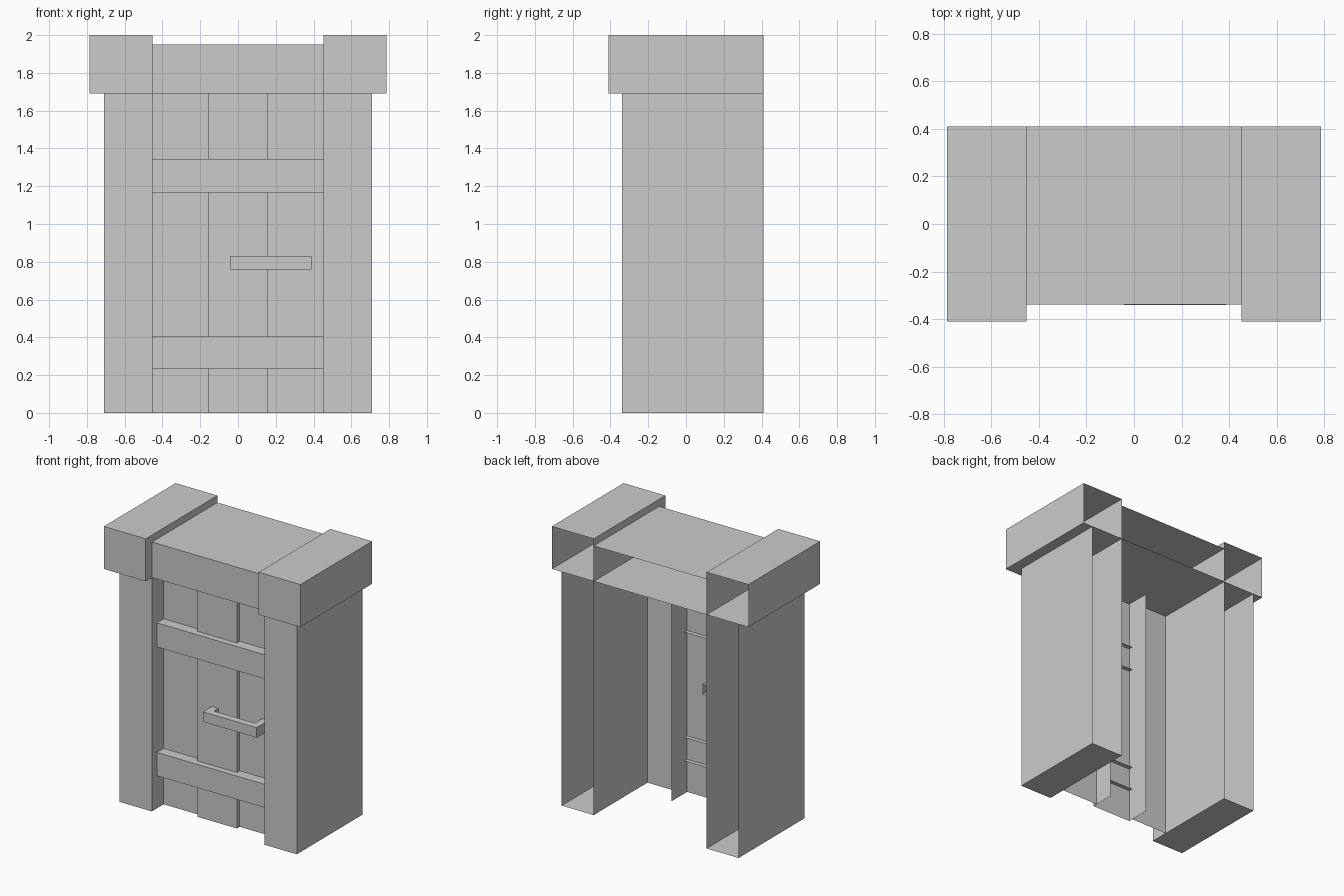
import bpy

if "Cube" in bpy.data.objects:
    bpy.data.objects.remove(bpy.data.objects["Cube"])

def make(name, verts, faces, mirror=False):
    me = bpy.data.meshes.new(name)
    me.from_pydata(verts, [], faces)
    ob = bpy.data.objects.new(name, me)
    bpy.context.collection.objects.link(ob)
    if mirror:
        ob.modifiers.new("mirror", 'MIRROR').use_axis[0] = True
    return ob

SIDES = {
    'bottom': (0, 3, 2, 1), 'top': (4, 5, 6, 7), 'front': (0, 1, 5, 4),
    'right': (1, 2, 6, 5), 'back': (2, 3, 7, 6), 'left': (3, 0, 4, 7),
}

def shell(name, x, y, z, sides, mirror=False):
    """Open box showing only the listed sides."""
    verts = [(a, b, c) for c in z
             for a, b in ((x[0], y[0]), (x[1], y[0]), (x[1], y[1]), (x[0], y[1]))]
    return make(name, verts, [SIDES[s] for s in sides.split()], mirror)

INNER, BACK, FRONT = 0.452, 0.41, -0.34
SPRING = 1.692      # top of the opening
DOOR = -0.205       # plane of the side planks
PLANK = 0.157       # half width of the centre plank

# Frame: posts, caps and lintel, all open at the back
shell("door_post", (INNER, 0.709), (FRONT, BACK), (0, SPRING),
      "bottom front left right", True)
shell("post_cap", (INNER, 0.787), (-0.41, BACK), (SPRING, 2.0),
      "bottom top front left right", True)
shell("lintel", (-INNER, INNER), (FRONT + 0.002, BACK), (SPRING, 1.949),
      "bottom top front")

# Door planks
shell("side_plank", (PLANK, INNER), (DOOR, DOOR + 0.1), (0, SPRING), "front", True)
shell("centre_plank", (-PLANK, PLANK), (-0.237, -0.06), (0, SPRING),
      "front left right")

# Cross battens
for label, z in (("lower", (0.236, 0.405)), ("upper", (1.168, 1.343))):
    shell(label + "_batten", (-INNER, INNER), (-0.283, DOOR), z, "bottom top front")

# U-shaped pull handle, open where it meets the door
x0, x1, t, yf = -0.043, 0.388, 0.053, -0.34
u = [(x0, DOOR), (x0, yf), (x1, yf), (x1, DOOR),
     (x1 - t, DOOR), (x1 - t, yf + t), (x0 + t, yf + t), (x0 + t, DOOR)]
verts = [(a, b, c) for c in (0.758, 0.83) for a, b in u]
walls = [(i, i + 1, i + 9, i + 8) for i in (0, 1, 2, 4, 5, 6)]
caps = [(0, 1, 6, 7), (1, 2, 5, 6), (2, 3, 4, 5)]
faces = walls + [tuple(i + 8 for i in c) for c in caps] + [c[::-1] for c in caps]
make("door_handle", verts, faces)
